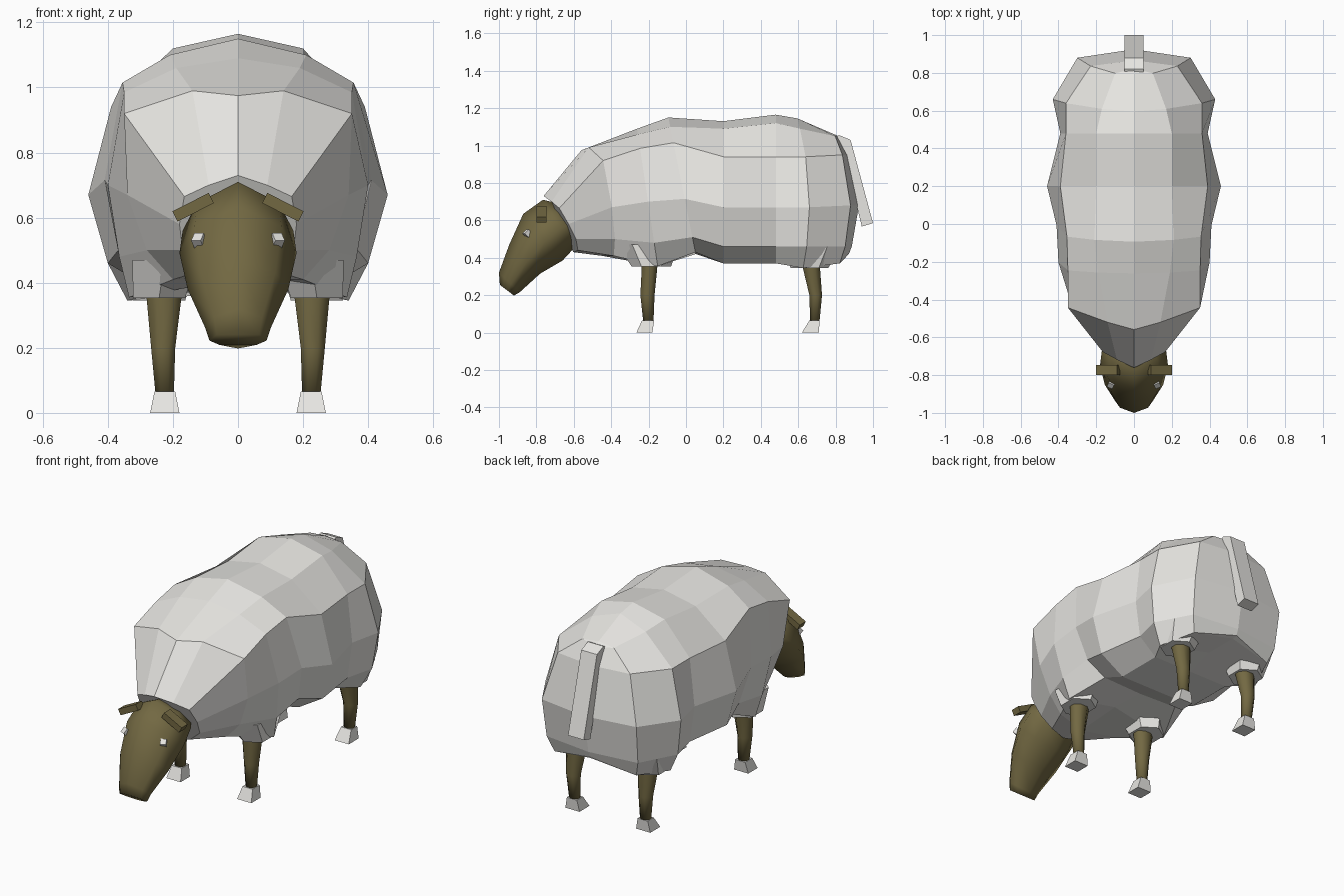
import bpy, bmesh, math
from mathutils import Vector, Matrix

if "Cube" in bpy.data.objects:
    bpy.data.objects.remove(bpy.data.objects["Cube"])


def material(name, rgb):
    m = bpy.data.materials.new(name)
    m.diffuse_color = (*rgb, 1)
    m.use_nodes = True
    m.node_tree.nodes["Principled BSDF"].inputs["Base Color"].default_value = m.diffuse_color
    return m


WOOL = material("wool white", (0.80, 0.79, 0.76))
BROWN = material("skin brown", (0.17, 0.14, 0.055))


def finish(name, bm, mat, smooth=False):
    bmesh.ops.recalc_face_normals(bm, faces=bm.faces)
    me = bpy.data.meshes.new(name)
    bm.to_mesh(me)
    bm.free()
    me.materials.append(mat)
    for p in me.polygons:
        p.use_smooth = smooth
    ob = bpy.data.objects.new(name, me)
    bpy.context.collection.objects.link(ob)
    return ob


def loft(name, rings, mat, smooth=False, caps=(True, True)):
    """Skin a row of equal-length point rings."""
    bm = bmesh.new()
    vs = [[bm.verts.new(p) for p in r] for r in rings]
    n = len(vs[0])
    for a, b in zip(vs, vs[1:]):
        for i in range(n):
            j = (i + 1) % n
            bm.faces.new((a[i], a[j], b[j], b[i]))
    if caps[0]:
        bm.faces.new(vs[0])
    if caps[1]:
        bm.faces.new(vs[-1])
    bmesh.ops.remove_doubles(bm, verts=bm.verts, dist=0.003)
    return finish(name, bm, mat, smooth)


def box(name, centre, size, rot, mat):
    bm = bmesh.new()
    m = Matrix.Translation(centre) @ rot @ Matrix.Diagonal((*size, 1))
    bmesh.ops.create_cube(bm, size=1, matrix=m)
    return finish(name, bm, mat)


# Fleece: (y, tilt, bow, arc), then top z, five (x, z) side points, bottom z
FLEECE = [
    ((-.735, -.53, .30, 0), .73, (.09, .70), (.165, .665), (.18, .58), (.17, .50), (.10, .44), .43),
    ((-.50, -.20, .30, 0), .975, (.14, .99), (.35, .92), (.34, .67), (.28, .50), (.20, .41), .41),
    ((-.20, -.15, 0, 0), 1.09, (.19, 1.06), (.35, .985), (.40, .70), (.365, .48), (.335, .355), .43),
    ((0, -.20, 0, 0), 1.15, (.21, 1.10), (.355, 1.015), (.41, .715), (.36, .51), (.25, .43), .42),
    ((.20, 0, 0, 0), 1.13, (.20, 1.09), (.39, .94), (.46, .67), (.40, .46), (.25, .37), .37),
    ((.48, 0, 0, 0), 1.165, (.20, 1.12), (.36, .94), (.39, .67), (.36, .46), (.25, .37), .37),
    ((.66, 0, 0, .3), 1.145, (.17, 1.09), (.36, .94), (.43, .67), (.40, .46), (.34, .345), .42),
    ((.88, 0, 0, .6), 1.06, (.10, 1.05), (.23, .95), (.30, .68), (.29, .46), (.26, .37), .42),
    ((.925, 0, 0, .8), 1.05, (0, 1.04), (0, .95), (0, .68), (0, .46), (0, .425), .42),
]


def fleece_ring(place, top, *rest):
    y, tilt, bow, arc = place
    sides, bottom = rest[:-1], rest[-1]
    pts = [(0, top), *sides, (0, bottom)] + [(-x, z) for x, z in reversed(sides)]
    return [(x, y + tilt * (z - .68) + bow * abs(x) - arc * (z - .68) ** 2, z)
            for x, z in pts]


loft("fleece", [fleece_ring(*r) for r in FLEECE], WOOL, caps=(True, False))

# Head: slanted rings given by top (y, z), bottom (y, z) and half width
HEAD = [((-.68, .69), (-.54, .50), .12),
        ((-.765, .71), (-.60, .45), .17),
        ((-.87, .635), (-.66, .385), .18),
        ((-.945, .47), (-.78, .315), .155),
        ((-1.0, .32), (-.89, .215), .10),
        ((-.995, .255), (-.92, .198), .088)]
HALF = [(1, 0), (.5, .74), (-.15, 1), (-.62, .64), (-1, 0)]
SECTION = HALF + [(a, -b) for a, b in HALF[3:0:-1]]


def head_ring(top, bot, w):
    t, b = Vector((0, *top)), Vector((0, *bot))
    c, h = (t + b) / 2, (t - b) / 2
    return [c + h * up + Vector((w * out, 0, 0)) for up, out in SECTION]


loft("head", [head_ring(*r) for r in HEAD], BROWN, smooth=True)

# Ears and eyes
for side, s in (("right", 1), ("left", -1)):
    box(side + "_ear", (s * .138, -.773, .632), (.125, .055, .035),
        Matrix.Rotation(s * math.radians(27), 4, 'Y'), BROWN)
    box(side + "_eye", (s * .118, -.843, .525), (.032, .032, .045),
        Matrix.Rotation(s * math.radians(25), 4, 'Z') @ Matrix.Rotation(math.radians(45), 4, 'X'),
        WOOL)


def slab_ring(x0, x1, y0, y1, z, n):
    """Polygon ring fitted in a rectangle; four sides gives the rectangle."""
    k = math.sqrt(2) if n == 4 else 1
    ang = [2 * math.pi * (i + .5) / n for i in range(n)]
    return [((x0 + x1) / 2 + k * (x1 - x0) / 2 * math.cos(a),
             (y0 + y1) / 2 + k * (y1 - y0) / 2 * math.sin(a), z) for a in ang]


# Legs: (x0, x1, y0, y1, z) of each ring, the hoof's top and bottom y range,
# and the wool cuff the leg grows out of
FRONT = [(.17, .29, -.245, -.14, .43), (.17, .285, -.24, -.15, .35),
         (.19, .27, -.247, -.165, .20), (.195, .255, -.23, -.172, .05)]
HIND = [(.17, .29, .60, .725, .43), (.17, .285, .62, .72, .35),
        (.19, .27, .657, .73, .20), (.195, .255, .662, .715, .05)]
FRONT_CUFF = [(.11, .34, -.37, -.04, .47), (.15, .335, -.29, -.08, .353)]
HIND_CUFF = [(.11, .36, .50, .84, .46), (.15, .335, .56, .76, .345)]
for label, rings, hoof, cuff in (
        ("front", FRONT, (-.235, -.17, -.265, -.18), FRONT_CUFF),
        ("hind", HIND, (.66, .715, .62, .71), HIND_CUFF)):
    for side, s in (("right", 1), ("left", -1)):
        def flip(ring):
            return [(s * x, y, z) for x, y, z in ring]
        loft(f"{label}_{side}_leg", [flip(slab_ring(*r, 8)) for r in rings], BROWN, smooth=True)
        loft(f"{label}_{side}_cuff", [flip(slab_ring(*r, 6)) for r in cuff], WOOL)
        loft(f"{label}_{side}_hoof",
             [flip(slab_ring(.193, .257, hoof[0], hoof[1], .065, 4)),
              flip(slab_ring(.18, .27, hoof[2], hoof[3], 0, 4))], WOOL)

# Tail: bent strip extruded across x
TAIL = [(.76, 1.03), (.82, 1.055), (.88, 1.03), (1.0, .585), (.94, .567), (.835, .99), (.78, 1.0)]
loft("tail", [[(x, y, z) for y, z in TAIL] for x in (-.05, .05)], WOOL)
